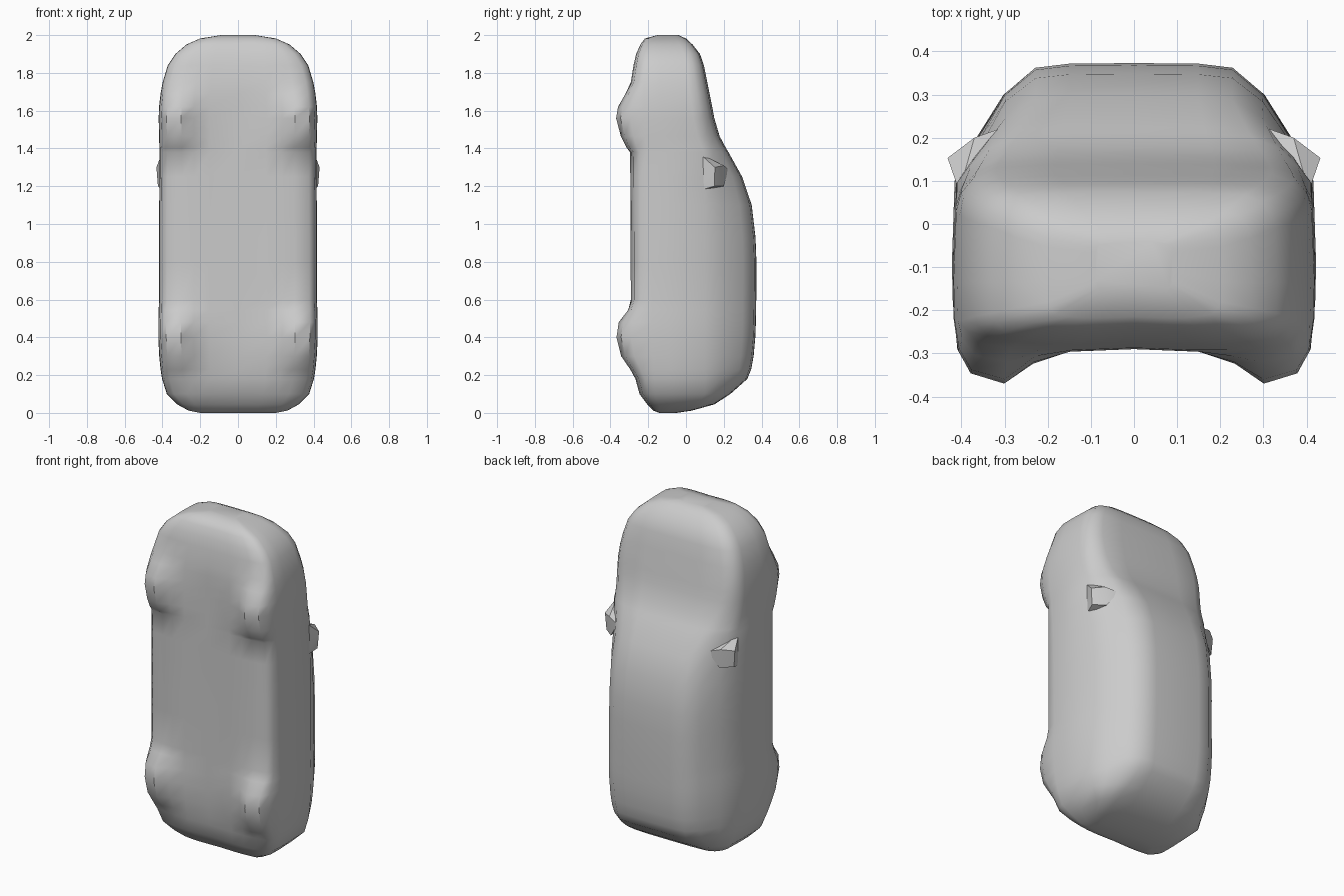
import bpy, bmesh, math
from mathutils import Vector

cube = bpy.data.objects.get("Cube")
if cube:
    bpy.data.objects.remove(cube, do_unlink=True)

# Single clay grey material
grey = bpy.data.materials.new("clay grey")
grey.use_nodes = True
colour = (0.6, 0.6, 0.6, 1)
grey.diffuse_color = colour
grey.node_tree.nodes["Principled BSDF"].inputs["Base Color"].default_value = colour


def finish(bm, name, angle):
    bmesh.ops.recalc_face_normals(bm, faces=bm.faces)
    mesh = bpy.data.meshes.new(name)
    bm.to_mesh(mesh)
    bm.free()
    mesh.materials.append(grey)
    obj = bpy.data.objects.new(name, mesh)
    bpy.context.collection.objects.link(obj)
    bpy.ops.object.select_all(action="DESELECT")
    obj.select_set(True)
    bpy.context.view_layer.objects.active = obj
    bpy.ops.object.shade_smooth_by_angle(angle=math.radians(angle))
    return obj


# Body stations from tail to nose: height, half width, floor y, roof y, wheel bulge
STATIONS = [
    (0.000, 0.20, -0.14, -0.05, 0),
    (0.012, 0.26, -0.17, 0.03, 0),
    (0.045, 0.32, -0.20, 0.15, 0),
    (0.100, 0.375, -0.24, 0.235, 0),
    (0.180, 0.40, -0.262, 0.325, 0),
    (0.230, 0.408, -0.27, 0.345, 0.025),
    (0.300, 0.415, -0.28, 0.358, 0.063),
    (0.400, 0.42, -0.285, 0.367, 0.083),
    (0.480, 0.42, -0.286, 0.370, 0.070),
    (0.545, 0.418, -0.286, 0.371, 0.020),
    (0.600, 0.416, -0.286, 0.372, 0),
    (0.800, 0.416, -0.287, 0.373, 0),
    (0.930, 0.416, -0.287, 0.368, 0),
    (1.100, 0.415, -0.288, 0.348, 0),
    (1.250, 0.414, -0.289, 0.297, 0),
    (1.380, 0.414, -0.290, 0.225, 0),
    (1.405, 0.414, -0.290, 0.210, 0.025),
    (1.465, 0.416, -0.290, 0.178, 0.055),
    (1.560, 0.418, -0.290, 0.150, 0.080),
    (1.620, 0.416, -0.290, 0.139, 0.070),
    (1.690, 0.408, -0.290, 0.125, 0.030),
    (1.750, 0.397, -0.287, 0.113, 0),
    (1.840, 0.370, -0.273, 0.095, 0),
    (1.900, 0.330, -0.260, 0.074, 0),
    (1.950, 0.272, -0.238, 0.035, 0),
    (1.982, 0.200, -0.215, 0.000, 0),
    (2.000, 0.090, -0.150, -0.04, 0),
]

CABIN = [(0.87, 0.37), (0.72, 0.74), (0.55, 0.96), (0.36, 0.995), (0, 1)]
HOOD = [(0.97, 0.37), (0.90, 0.72), (0.78, 0.92), (0.45, 0.99), (0, 1)]


def section(z, w, yb, yt, bulge):
    """Closed cross-section: floor, wheel bulge, flank, then tapering top."""
    h = yt - yb
    s = min(1, h / 0.45)
    belt = min(0.1, yb + 0.75 * h)
    half = [
        (0, yb),
        (0.36, yb - 0.006 * s),
        (0.56, yb - 0.006 * s - 0.35 * bulge),
        (0.72, yb - bulge),
        (0.905, yb + 0.012 * s - 0.85 * bulge),
        (0.975, yb + 0.045 * s - 0.6 * bulge),
        (1, yb + 0.16 * h),
        (1.005, (yb + belt) / 2),
        (0.99, belt),
    ]
    cab = min(1, max(0, (yt - 0.13) / 0.15))       # hood shape to cabin shape
    for (hx, hy), (cx, cy) in zip(HOOD, CABIN):
        half.append((hx + (cx - hx) * cab, belt + (yt - belt) * (hy + (cy - hy) * cab)))
    right = [(x * w, y, z) for x, y in half]
    left = [(-x, y, z) for x, y, z in reversed(right[1:-1])]
    return right + left


# Body shell lofted through the stations
bm = bmesh.new()
rings = [[bm.verts.new(p) for p in section(*st)] for st in STATIONS]
for a, b in zip(rings, rings[1:]):
    n = len(a)
    for i in range(n):
        j = (i + 1) % n
        bm.faces.new((a[i], a[j], b[j], b[i]))
bm.faces.new(rings[0])
bm.faces.new(rings[-1])
finish(bm, "car_body", 42)

# Door mirrors, small wedges blended into the flanks
WEDGE = [
    (0.432, 0.153, 1.30), (0.424, 0.150, 1.20), (0.37, 0.200, 1.31),
    (0.36, 0.200, 1.20), (0.405, 0.075, 1.37), (0.405, 0.080, 1.18),
    (0.30, 0.225, 1.29), (0.30, 0.100, 1.25),
]
for side, name in ((1, "left_mirror"), (-1, "right_mirror")):
    bm = bmesh.new()
    for x, y, z in WEDGE:
        bm.verts.new(Vector((side * x, y, z)))
    bmesh.ops.convex_hull(bm, input=bm.verts)
    finish(bm, name, 35)
